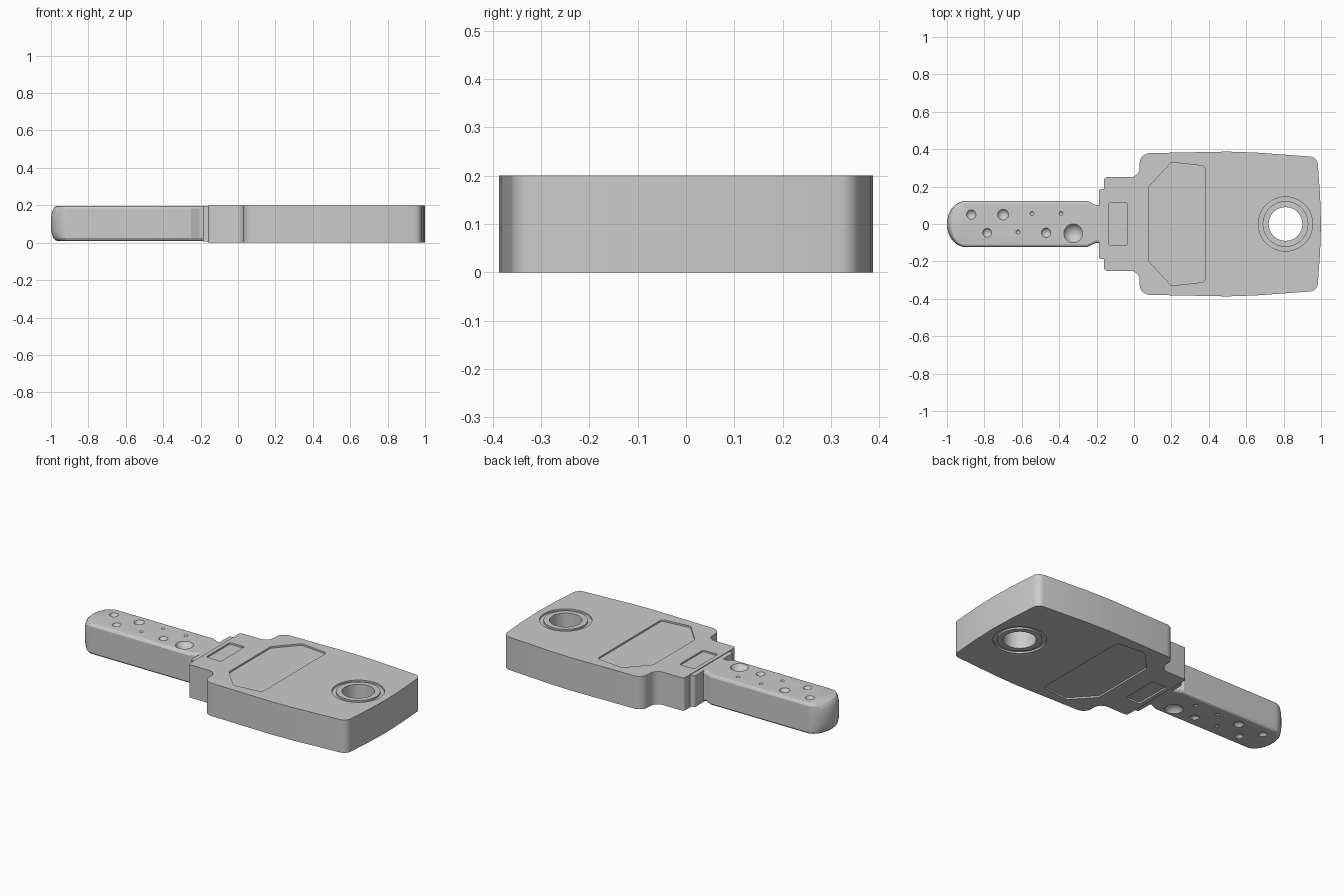
import bpy, bmesh, math
from mathutils import Vector

if "Cube" in bpy.data.objects:
    bpy.data.objects.remove(bpy.data.objects["Cube"])


def rounded(points, steps=6):
    """Round each (x, y, radius) corner of a closed outline."""
    out, n = [], len(points)
    for i, (x, y, r) in enumerate(points):
        p = Vector((x, y))
        a = Vector(points[i - 1][:2]) - p
        b = Vector(points[(i + 1) % n][:2]) - p
        if r == 0:
            out.append((x, y))
            continue
        half = a.angle(b) / 2
        d = r / math.tan(half)
        c = p + (a.normalized() + b.normalized()).normalized() * (r / math.sin(half))
        s, e = p + a.normalized() * d - c, p + b.normalized() * d - c
        sweep = s.angle_signed(e)
        for k in range(steps + 1):
            t = -sweep * k / steps
            out.append((c.x + s.x * math.cos(t) - s.y * math.sin(t),
                        c.y + s.x * math.sin(t) + s.y * math.cos(t)))
    return out


def mirrored(half):
    """Complete an outline given for +y by mirroring it across the x axis."""
    return half + [(p[0], -p[1], *p[2:]) for p in reversed(half) if abs(p[1]) > 1e-6]


def loft(bm, layers):
    """Skin a stack of matching (outline, z) layers and cap the ends."""
    rings = [[bm.verts.new((x, y, z)) for x, y in o] for o, z in layers]
    faces = [bm.faces.new(rings[0]), bm.faces.new(rings[-1])]
    n = len(rings[0])
    for lo, hi in zip(rings, rings[1:]):
        for i in range(n):
            j = (i + 1) % n
            faces.append(bm.faces.new((lo[i], lo[j], hi[j], hi[i])))
    bmesh.ops.recalc_face_normals(bm, faces=faces)


def circle(cx, r, n=64):
    return [(cx + r * math.cos(2 * math.pi * i / n), r * math.sin(2 * math.pi * i / n))
            for i in range(n)]


def ring(bm, cx, r0, r1, z0, z1):
    """Square-section ring used to cut the groove round the hole."""
    section = [(r0, z0), (r1, z0), (r1, z1), (r0, z1)]
    loops = [[bm.verts.new((x, y, z)) for x, y in circle(cx, r)] for r, z in section]
    faces = []
    for a in range(4):
        p, q = loops[a], loops[(a + 1) % 4]
        for i in range(64):
            j = (i + 1) % 64
            faces.append(bm.faces.new((p[i], p[j], q[j], q[i])))
    bmesh.ops.recalc_face_normals(bm, faces=faces)


def finish(bm, name):
    mesh = bpy.data.meshes.new(name)
    bm.to_mesh(mesh)
    bm.free()
    ob = bpy.data.objects.new(name, mesh)
    bpy.context.collection.objects.link(ob)
    return ob


def activate(ob):
    bpy.ops.object.select_all(action='DESELECT')
    ob.select_set(True)
    bpy.context.view_layer.objects.active = ob


def cut(ob, cutter):
    m = ob.modifiers.new("cut", 'BOOLEAN')
    m.operation, m.solver, m.object = 'DIFFERENCE', 'EXACT', cutter
    activate(ob)
    bpy.ops.object.modifier_apply(modifier=m.name)
    bpy.data.objects.remove(cutter)
    bpy.ops.object.shade_smooth_by_angle(angle=math.radians(25))


H = 0.2

# Head: collar shoulders, concave neck fillet and gently bowed grip
head_half = [(-0.16, 0.25, 0.015), (0.03, 0.25, 0.05), (0.03, 0.378, 0.055),
             (0.35, 0.384, 0), (0.5, 0.387, 0), (0.65, 0.382, 0),
             (0.98, 0.358, 0.045), (0.995, 0.15, 0), (1.0, 0, 0)]
bm = bmesh.new()
outline = rounded(mirrored(head_half))
loft(bm, [(outline, 0), (outline, H)])
head = finish(bm, "key_head")

# Hole, groove and recessed label panels, on both faces
label = rounded(mirrored([(0.08, 0.20, 0.02), (0.20, 0.33, 0.02), (0.38, 0.31, 0.02)]))
tag = rounded(mirrored([(-0.135, 0.115, 0.012), (-0.035, 0.115, 0.012)]))
D = 0.01
bm = bmesh.new()
loft(bm, [(circle(0.81, 0.09), -0.1), (circle(0.81, 0.09), 0.3)])
for z0, z1 in ((-0.05, D), (H - D, H + 0.05)):
    ring(bm, 0.81, 0.122, 0.145, z0, z1)
    for shape in (label, tag):
        loft(bm, [(shape, z0), (shape, z1)])
cut(head, finish(bm, "head_cutter"))


# Blade: rounded tip, softened long edges, narrowed root
def blade_outline(inset, tip):
    w = 0.123 - inset
    half = [(-0.9 - (0.1 - tip) * math.cos(a), w * math.sin(a))
            for a in (math.pi / 2 * i / 14 for i in range(15))]
    half += [(-0.25, w), (-0.205, 0.102 - inset), (-0.15, 0.102 - inset)]
    return mirrored(half)


bm = bmesh.new()
side = [(0.01, 0.014, 0.034), (0.014, 0.006, 0.022), (0.024, 0.0, 0.013),
        (0.045, 0.0, 0.005), (0.075, 0.0, 0.0)]
layers = [(blade_outline(i, t), z) for z, i, t in side]
layers += [(blade_outline(i, t), 0.206 - z) for z, i, t in reversed(side)]
loft(bm, layers)
blade = finish(bm, "key_blade")

# Dimples (x, y, radius), mirrored onto the underside
dimples = [(-0.87, 0.05, 0.025), (-0.785, -0.047, 0.024), (-0.70, 0.05, 0.029),
           (-0.62, -0.043, 0.011), (-0.545, 0.056, 0.011), (-0.47, -0.047, 0.025),
           (-0.39, 0.056, 0.011), (-0.325, -0.05, 0.05)]
bm = bmesh.new()
for x, y, r in dimples:
    for z, s in ((0.196, 1), (0.01, -1)):
        ball = bmesh.ops.create_uvsphere(bm, u_segments=24, v_segments=16, radius=r * 1.15)
        bmesh.ops.translate(bm, verts=ball["verts"], vec=(x, y, z + s * r * 0.55))
cut(blade, finish(bm, "dimple_cutter"))

# Stop flange between blade and head
bm = bmesh.new()
flange = rounded(mirrored([(-0.188, 0.188, 0.015), (-0.15, 0.188, 0.005)]))
loft(bm, [(flange, 0.006), (flange, 0.196)])
stop = finish(bm, "stop_flange")
activate(stop)
bpy.ops.object.shade_smooth_by_angle(angle=math.radians(25))
